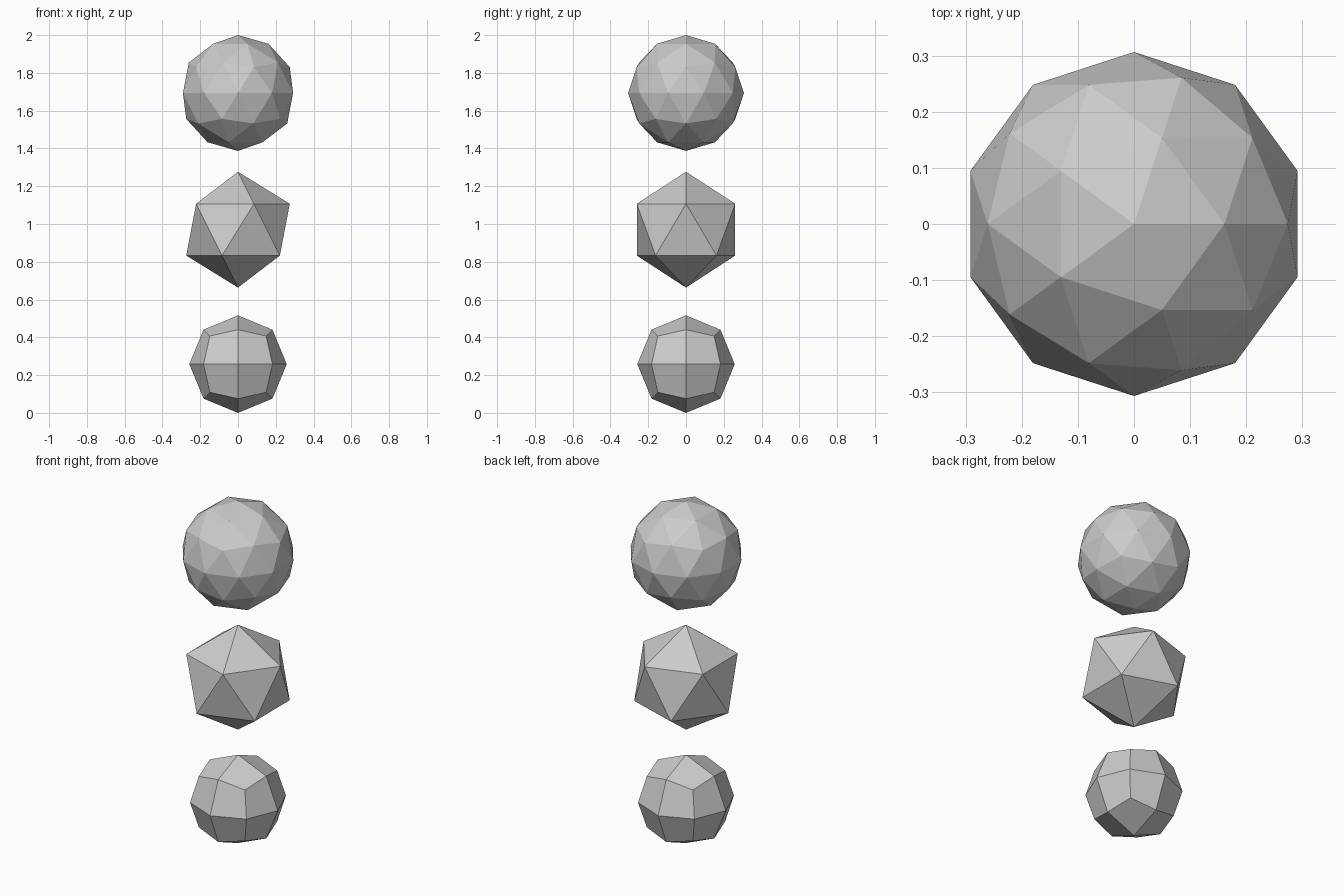
import bpy, bmesh

if "Cube" in bpy.data.objects:
    bpy.data.objects.remove(bpy.data.objects["Cube"])


def add_part(name, bm, z):
    bmesh.ops.recalc_face_normals(bm, faces=bm.faces[:])
    mesh = bpy.data.meshes.new(name)
    bm.to_mesh(mesh)
    bm.free()
    obj = bpy.data.objects.new(name, mesh)
    obj.location.z = z
    bpy.context.collection.objects.link(obj)


def ico(name, level, radius, z):
    bm = bmesh.new()
    bmesh.ops.create_icosphere(bm, subdivisions=level, radius=radius)
    add_part(name, bm, z)


# Bottom ball: cube split once and rounded, made of quads
R = 0.258
bm = bmesh.new()
bmesh.ops.create_cube(bm, size=2)
bmesh.ops.subdivide_edges(bm, edges=bm.edges[:], cuts=1, use_grid_fill=True)
for v in bm.verts:
    v.co = v.co.normalized() * R
add_part("quad_ball", bm, R)

# Middle: plain icosahedron; top: icosahedron split once
ico("coarse_ball", 1, 0.3065, 0.97)
ico("fine_ball", 2, 0.3065, 1.6935)
